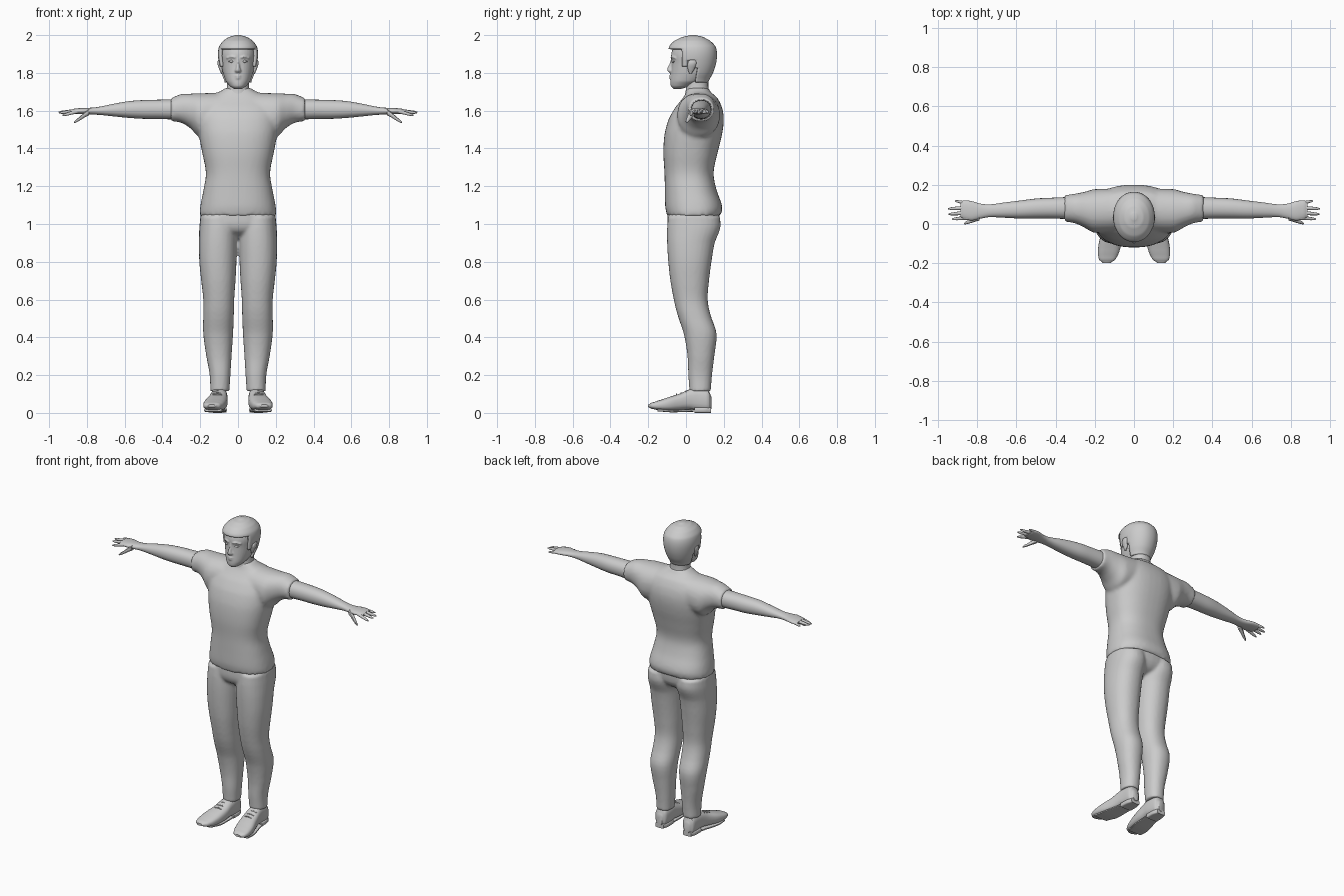
import bpy, bmesh, math
from mathutils import Vector

mat = bpy.data.materials.new("light_grey")
mat.diffuse_color = (0.6, 0.6, 0.6, 1)


def catmull(a, b, c, d, t):
    return 0.5 * (2*b + (c-a)*t + (2*a-5*b+4*c-d)*t*t + (3*b-a-3*c+d)*t**3)


def place(axis, t, u, v):
    return {"x": (t, u, v), "y": (u, t, v), "z": (u, v, t)}[axis]


def loft(bm, axis, rings, n=24, power=2.2, steps=4):
    """Skin smooth sections; each ring is (position, u_min, u_max, v_min, v_max)."""
    dense = []
    for i in range(len(rings) - 1):
        q = [rings[max(0, min(len(rings)-1, i+k))] for k in (-1, 0, 1, 2)]
        for s in range(steps):
            f = s / steps
            r = [catmull(*p, f) for p in zip(*q)]
            r[0] = q[1][0] + (q[2][0] - q[1][0]) * f
            dense.append(r)
    dense.append(rings[-1])
    loops = []
    for t, u0, u1, v0, v1 in dense:
        loop = []
        for k in range(n):
            a = 2 * math.pi * k / n
            c, s = math.cos(a), math.sin(a)
            u = (u0+u1)/2 + (u1-u0)/2 * math.copysign(abs(c)**(2/power), c)
            v = (v0+v1)/2 + (v1-v0)/2 * math.copysign(abs(s)**(2/power), s)
            loop.append(bm.verts.new(place(axis, t, u, v)))
        loops.append(loop)
    for a, b in zip(loops, loops[1:]):
        for k in range(n):
            bm.faces.new((a[k], a[(k+1) % n], b[(k+1) % n], b[k]))
    bm.faces.new(loops[0])
    bm.faces.new(loops[-1])


def finish(name, bm, mirror=False, voxel=0, smooth=0, solid=0, angle=45):
    bmesh.ops.recalc_face_normals(bm, faces=bm.faces)
    me = bpy.data.meshes.new(name)
    bm.to_mesh(me)
    bm.free()
    me.materials.append(mat)
    ob = bpy.data.objects.new(name, me)
    bpy.context.collection.objects.link(ob)
    bpy.ops.object.select_all(action='DESELECT')
    ob.select_set(True)
    bpy.context.view_layer.objects.active = ob
    if voxel:
        m = ob.modifiers.new("blend", 'REMESH')
        m.mode = 'VOXEL'
        m.voxel_size = voxel
        m.use_smooth_shade = True
        m = ob.modifiers.new("soften", 'SMOOTH')
        m.factor = 0.5
        m.iterations = smooth
    else:
        bpy.ops.object.shade_smooth_by_angle(angle=math.radians(angle))
    if solid:
        m = ob.modifiers.new("thickness", 'SOLIDIFY')
        m.thickness = solid
        m.offset = -1
    if mirror:
        ob.modifiers.new("mirror", 'MIRROR')
    return ob


def sym(rows):
    """Rows (position, half width, v_min, v_max) to full rings."""
    return [(t, -w, w, a, b) for t, w, a, b in rows]


# Shirt: trunk plus one loft running sleeve to sleeve
bm = bmesh.new()
loft(bm, "z", sym([
    (1.045, .203, -.102, .185), (1.09, .2, -.11, .192), (1.18, .183, -.112, .162),
    (1.27, .17, -.114, .146), (1.38, .19, -.12, .168), (1.48, .208, -.113, .192),
    (1.56, .215, -.09, .2), (1.62, .21, -.055, .19), (1.67, .17, -.015, .165),
    (1.7, .1, .0, .13), (1.72, .07, .005, .12)]), 40, 2.4)
half = [(.355, .012, .148, 1.543, 1.668), (.3, .003, .155, 1.536, 1.688),
        (.25, -.02, .165, 1.505, 1.69), (.205, -.045, .178, 1.46, 1.692),
        (.1, -.04, .18, 1.48, 1.695)]
loft(bm, "x", half + [(-r[0],) + r[1:] for r in reversed(half)], 32)
finish("shirt", bm, voxel=.011, smooth=4)

# Trousers: pelvis and two legs
bm = bmesh.new()
loft(bm, "z", sym([(.925, .1, -.03, .08), (.96, .18, -.08, .145),
                   (1.0, .2, -.098, .172), (1.07, .194, -.098, .178)]), 32, 2.3)
leg = [(.115, .045, .147, .018, .132), (.2, .04, .15, .012, .138),
       (.3, .034, .168, .008, .15), (.42, .026, .184, -.012, .162),
       (.52, .022, .184, -.045, .13), (.6, .02, .184, -.065, .115),
       (.7, .013, .195, -.083, .122), (.8, .008, .205, -.094, .135),
       (.9, .004, .207, -.1, .152), (.98, .002, .205, -.1, .182), (1.04, .005, .2, -.095, .18)]
loft(bm, "z", leg, 28)
loft(bm, "z", [(t, -b, -a, c, d) for t, a, b, c, d in leg], 28)
finish("trousers", bm, voxel=.009, smooth=3)

# Shoes: toes turned slightly outward, raised heel block, laces
bm = bmesh.new()
loft(bm, "y", [
    (.135, .08, .118, .02, .085), (.12, .062, .138, .01, .12), (.06, .056, .143, .012, .132),
    (.02, .056, .148, .018, .125), (-.03, .055, .16, .014, .103), (-.09, .062, .178, .01, .084),
    (-.145, .076, .184, .014, .066), (-.182, .095, .178, .022, .054),
    (-.2, .12, .158, .03, .044)], 24, 2.7)
loft(bm, "y", [(.133, .07, .13, 0, .03), (.1, .06, .14, 0, .03), (.045, .06, .143, 0, .03)], 20, 5)
loft(bm, "y", [(.04, .06, .147, .006, .02), (-.08, .065, .175, .003, .016),
               (-.15, .085, .18, .008, .022)], 20, 4)
finish("shoe", bm, mirror=True)
bm = bmesh.new()
for y, z in ((.0, .113), (-.025, .103), (-.05, .096)):
    loft(bm, "x", [(.085, y-.004, y+.004, z-.006, z+.001), (.108, y-.004, y+.004, z-.003, z+.006),
                   (.135, y-.004, y+.004, z-.006, z+.001)], 8)
finish("shoe_lace", bm, mirror=True)

# Bare arm down to the palm
bm = bmesh.new()
loft(bm, "x", [
    (.32, .025, .138, 1.553, 1.66), (.42, .028, .134, 1.556, 1.658), (.5, .028, .13, 1.557, 1.656),
    (.58, .028, .12, 1.562, 1.65), (.66, .032, .11, 1.57, 1.636), (.74, .035, .1, 1.578, 1.62),
    (.79, .026, .105, 1.58, 1.615), (.83, .018, .117, 1.582, 1.614),
    (.87, .026, .12, 1.582, 1.61), (.885, .035, .112, 1.585, 1.605)], 24)
finish("arm", bm, mirror=True)


def finger(name, a, b, r0, r1):
    bm = bmesh.new()
    a, b = Vector(a), Vector(b)
    rings = []
    for f, k in ((0, 1), (.5, .95), (.85, .8), (1, .35)):
        p, r = a.lerp(b, f), (r0 + (r1-r0)*f) * k
        rings.append((p.x, p.y-r, p.y+r, p.z-r, p.z+r))
    loft(bm, "x", rings, 10, steps=2)
    finish(name, bm, mirror=True)


# Fingers spread from the palm edge, thumb dropping forward
finger("index_finger", (.85, .032, 1.596), (.93, .025, 1.575), .011, .008)
finger("middle_finger", (.86, .057, 1.598), (.947, .05, 1.588), .011, .008)
finger("ring_finger", (.86, .082, 1.598), (.95, .078, 1.592), .011, .008)
finger("little_finger", (.85, .105, 1.598), (.915, .118, 1.59), .01, .007)
finger("thumb", (.79, .035, 1.592), (.868, .002, 1.538), .017, .009)

# Neck
bm = bmesh.new()
loft(bm, "z", sym([(1.64, .075, -.02, .13), (1.69, .066, -.004, .122), (1.73, .058, .0, .118),
                   (1.8, .058, .0, .12)]), 28)
finish("neck", bm)

# Head and facial features, blended together
bm = bmesh.new()
loft(bm, "z", sym([
    (1.715, .022, -.066, -.025), (1.728, .042, -.08, .025), (1.755, .064, -.083, .085),
    (1.8, .08, -.079, .13), (1.85, .089, -.076, .145), (1.9, .093, -.078, .147),
    (1.95, .083, -.06, .13), (1.98, .05, -.02, .09)]), 36, 2.1)
loft(bm, "z", sym([(1.798, .013, -.085, -.05), (1.81, .018, -.098, -.05),
                   (1.825, .012, -.099, -.05), (1.85, .008, -.087, -.05), (1.875, .008, -.08, -.05)]), 16)
for z in (1.772, 1.784):
    loft(bm, "x", [(-.028, -.075, -.05, z-.002, z+.002), (0, -.09, -.06, z-.006, z+.006),
                   (.028, -.075, -.05, z-.002, z+.002)], 12)
for s in (-1, 1):
    loft(bm, "x", [(s*.015, -.084, -.05, 1.876, 1.886), (s*.035, -.08, -.04, 1.88, 1.892),
                   (s*.062, -.062, -.03, 1.874, 1.884)], 12)
finish("head", bm, voxel=.005, smooth=2)

# Eyes
bm = bmesh.new()
loft(bm, "x", [(.022, -.07, -.055, 1.859, 1.863), (.036, -.077, -.05, 1.853, 1.869),
               (.05, -.066, -.045, 1.859, 1.863)], 14)
finish("eye", bm, mirror=True)

# Hair cap: shell cut along a hairline that leaves the face and ears free
bm = bmesh.new()
loft(bm, "z", sym([
    (1.75, .072, -.06, .118), (1.8, .09, -.08, .143), (1.85, .101, -.088, .159),
    (1.9, .106, -.092, .164), (1.94, .1, -.089, .156), (1.97, .078, -.062, .128),
    (1.99, .048, -.02, .092), (2.0, .014, .02, .055)]), 56, 2.1, 6)


def hairline(y):
    if y < -.025:
        return 1.925
    if y < .012:
        return 1.83
    return 1.865 if y < .055 else 1.74


cut = [f for f in bm.faces if f.calc_center_median().z < hairline(f.calc_center_median().y)
       or (len(f.verts) > 4 and f.calc_center_median().z < 1.8)]
bmesh.ops.delete(bm, geom=cut, context='FACES')
finish("hair", bm, solid=.015)

# Ears
bm = bmesh.new()
loft(bm, "z", [(1.795, .082, .09, .018, .03), (1.815, .08, .098, .01, .042),
               (1.845, .082, .108, .008, .055), (1.865, .084, .107, .014, .055),
               (1.874, .088, .1, .025, .045)], 16)
finish("ear", bm, mirror=True)
